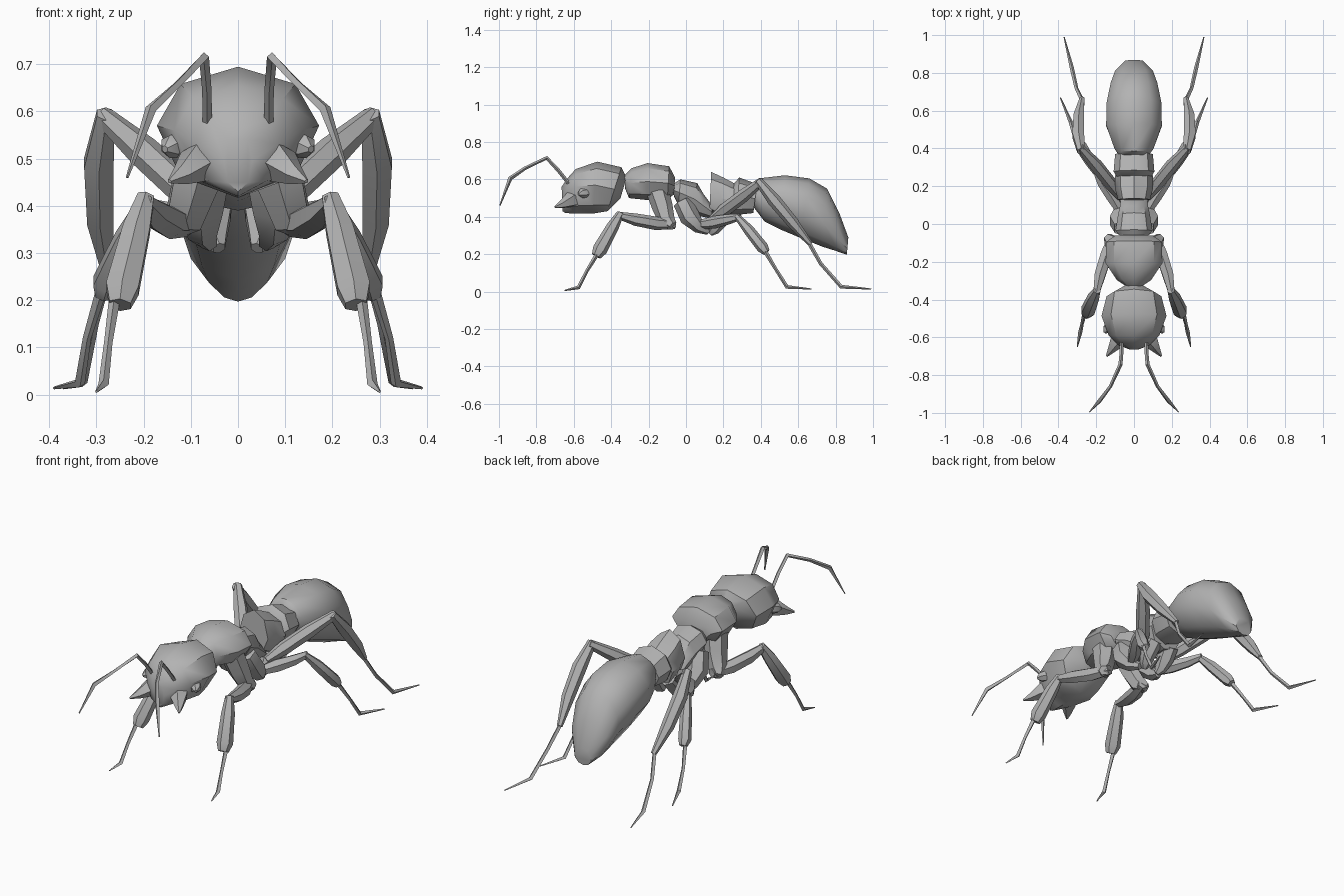
import bpy, bmesh, math
from mathutils import Vector

grey = bpy.data.materials.new("grey")
grey.diffuse_color = (0.45, 0.45, 0.45, 1)


def build(name, rings, mirror=False, angle=40):
    """Skin a list of equal-length vertex rings and cap both ends."""
    bm = bmesh.new()
    loops = [[bm.verts.new(p) for p in ring] for ring in rings]
    n = len(loops[0])
    for a, b in zip(loops, loops[1:]):
        for i in range(n):
            j = (i + 1) % n
            bm.faces.new((a[i], a[j], b[j], b[i]))
    bm.faces.new(loops[0])
    bm.faces.new(loops[-1])
    bmesh.ops.recalc_face_normals(bm, faces=bm.faces)
    me = bpy.data.meshes.new(name)
    bm.to_mesh(me)
    bm.free()
    me.materials.append(grey)
    ob = bpy.data.objects.new(name, me)
    bpy.context.collection.objects.link(ob)
    bpy.ops.object.select_all(action='DESELECT')
    ob.select_set(True)
    bpy.context.view_layer.objects.active = ob
    bpy.ops.object.shade_smooth_by_angle(angle=math.radians(angle))
    if mirror:
        ob.modifiers.new("Mirror", 'MIRROR').use_mirror_merge = False
    return ob


def body(name, sections, n=8):
    """Each section: top y, top z, bottom y, bottom z, half width, widest height 0-1."""
    rings = []
    for yt, zt, yb, zb, w, m in sections:
        ring = []
        for i in range(n):
            a = 2 * math.pi * i / n
            c = math.cos(a)
            t = m + c * (1 - m) if c > 0 else m + c * m
            ring.append((w * math.sin(a), yb + (yt - yb) * t, zb + (zt - zb) * t))
        rings.append(ring)
    return build(name, rings)


def limb(name, path, n=6):
    """Mirrored tapered tube; each path point: x, y, z, radius."""
    pts = [Vector(p[:3]) for p in path]
    rings = []
    for k, p in enumerate(pts):
        d1 = (p - pts[k - 1]).normalized() if k else Vector()
        d2 = (pts[k + 1] - p).normalized() if k < len(pts) - 1 else Vector()
        d = (d1 + d2).normalized()
        u = d.cross(Vector((1, 0, 0))).normalized()
        v = d.cross(u)
        rings.append([p + path[k][3] * (u * math.cos(2 * math.pi * i / n) +
                                        v * math.sin(2 * math.pi * i / n)) for i in range(n)])
    return build(name, rings, True)


# Body from front to back
body("head", [(-.665, .56, -.66, .43, .03, .5), (-.635, .605, -.645, .42, .085, .6),
              (-.59, .655, -.585, .417, .135, .6), (-.475, .695, -.5, .417, .172, .55),
              (-.345, .665, -.42, .43, .145, .5), (-.318, .61, -.35, .5, .06, .5)])
body("front_thorax", [(-.33, .62, -.325, .55, .045, .5), (-.29, .66, -.305, .5, .09, .5),
                      (-.205, .687, -.21, .49, .15, .5), (-.09, .67, -.1, .49, .148, .5),
                      (-.058, .61, -.065, .52, .10, .5)])
body("middle_thorax", [(-.07, .575, -.065, .51, .07, .5), (-.03, .6, -.04, .46, .098, .5),
                       (.06, .58, .03, .41, .085, .5), (.095, .52, .09, .4, .075, .5),
                       (.14, .46, .14, .39, .07, .5)])
body("rear_thorax", [(.135, .64, .125, .42, .085, .4), (.2, .61, .17, .39, .1, .5),
                     (.275, .57, .24, .39, .1, .5)])
body("waist", [(.24, .56, .22, .42, .08, .5), (.285, .61, .27, .41, .108, .5),
               (.38, .575, .36, .42, .1, .5)])
body("abdomen", [(.365, .575, .355, .46, .08, .5), (.385, .605, .42, .375, .108, .5),
                 (.53, .622, .51, .33, .155, .55), (.66, .605, .61, .288, .152, .55),
                 (.755, .55, .73, .24, .13, .55), (.82, .42, .8, .218, .105, .5),
                 (.868, .29, .86, .197, .05, .5)], 10)

# Head details
limb("mandible", [(.055, -.57, .505, .045), (.085, -.615, .492, .045),
                  (.12, -.665, .465, .022), (.145, -.7, .452, .005)], 5)
limb("eye", [(.125, -.535, .53, .028), (.145, -.56, .525, .025), (.155, -.575, .52, .008)])
limb("antenna", [(.065, -.62, .57, .010), (.066, -.68, .645, .010), (.072, -.745, .715, .011),
                 (.125, -.86, .66, .009), (.185, -.94, .605, .012), (.235, -.995, .46, .003)], 4)

# Front legs
limb("front_coxa", [(.07, -.15, .53, .06), (.09, -.125, .45, .055),
                    (.115, -.1, .375, .045), (.14, -.07, .35, .025)])
limb("front_femur", [(.11, -.06, .36, .026), (.145, -.16, .365, .036),
                     (.18, -.27, .385, .033), (.2, -.37, .41, .018)])
limb("front_tibia", [(.195, -.35, .42, .02), (.215, -.39, .35, .033),
                     (.245, -.46, .225, .04), (.25, -.48, .19, .026)])
limb("front_tarsus", [(.262, -.475, .2, .012), (.275, -.53, .11, .009),
                      (.285, -.575, .022, .011), (.3, -.65, .006, .003)], 4)

# Middle legs
limb("middle_coxa", [(.06, -.02, .48, .05), (.08, .02, .4, .055),
                     (.075, .07, .345, .035), (.06, .12, .32, .018)])
limb("middle_femur", [(.08, .08, .36, .025), (.12, .15, .37, .034),
                      (.17, .22, .385, .028), (.205, .29, .4, .018)])
limb("middle_tibia", [(.2, .27, .405, .016), (.235, .335, .33, .029),
                      (.28, .41, .235, .032), (.285, .43, .21, .02)])
limb("middle_tarsus", [(.29, .42, .22, .012), (.32, .48, .12, .009),
                       (.335, .54, .025, .011), (.39, .67, .014, .003)], 4)

# Hind legs
limb("hind_coxa", [(.05, .22, .43, .045), (.055, .18, .38, .045),
                   (.05, .15, .33, .03), (.04, .13, .31, .015)])
limb("hind_femur", [(.07, .14, .39, .02), (.12, .21, .44, .035),
                    (.2, .31, .515, .035), (.285, .405, .59, .022)])
limb("hind_tibia", [(.28, .385, .595, .022), (.295, .47, .49, .036),
                    (.292, .57, .37, .032), (.275, .665, .255, .014)])
limb("hind_tarsus", [(.275, .655, .265, .011), (.305, .72, .15, .01),
                     (.33, .83, .026, .011), (.37, .99, .014, .003)], 4)
